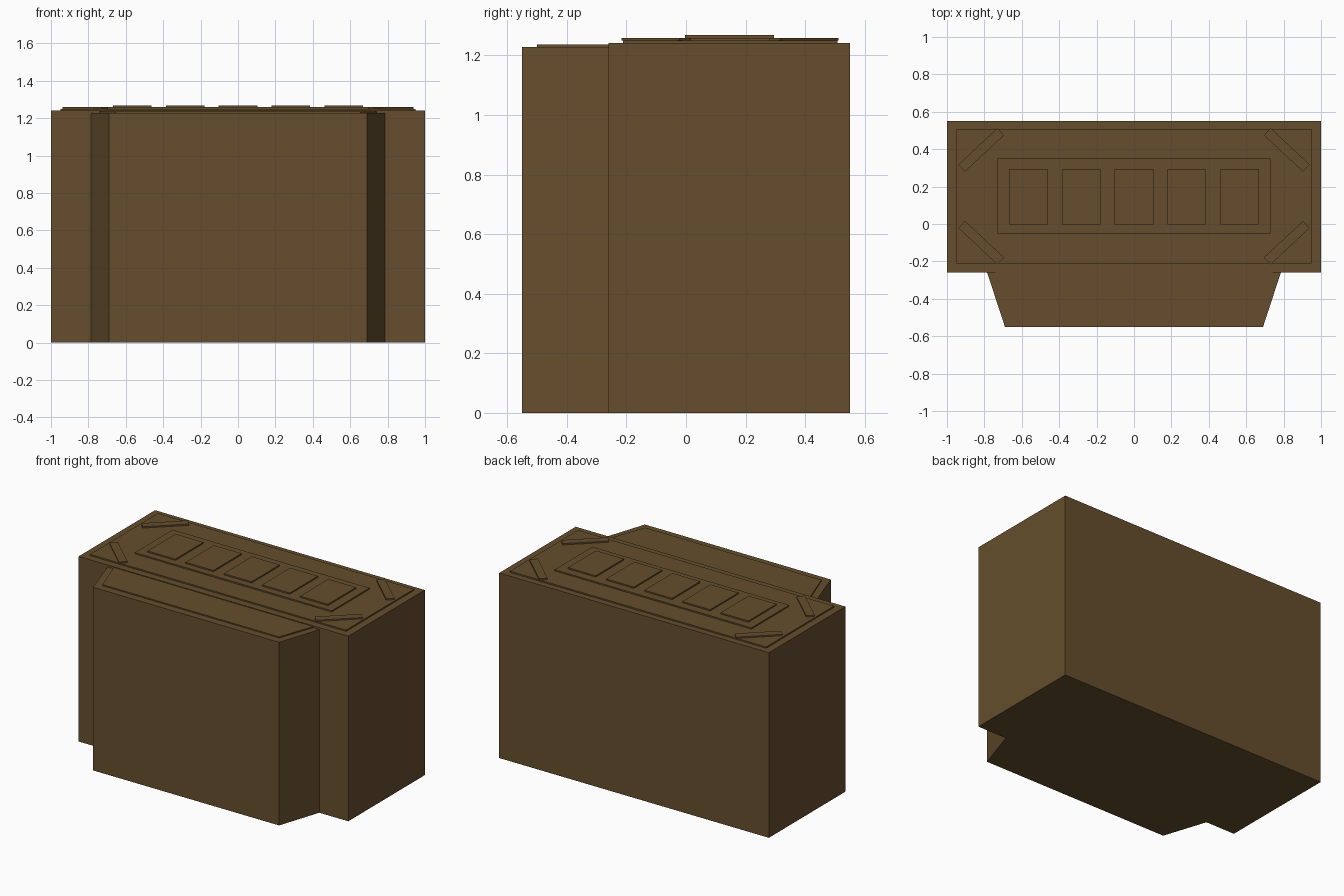
import bpy, bmesh, math

if "Cube" in bpy.data.objects:
    bpy.data.objects.remove(bpy.data.objects["Cube"])

brown = bpy.data.materials.new("dark brown")
brown.diffuse_color = (0.130, 0.076, 0.026, 1)
brown.use_nodes = True
brown.node_tree.nodes["Principled BSDF"].inputs["Base Color"].default_value = brown.diffuse_color


def prism(name, points, z0, z1):
    """Extrude a flat outline (counter-clockwise) from z0 to z1."""
    bm = bmesh.new()
    low = [bm.verts.new((x, y, z0)) for x, y in points]
    high = [bm.verts.new((x, y, z1)) for x, y in points]
    bm.faces.new(low[::-1])
    bm.faces.new(high)
    n = len(points)
    for i in range(n):
        j = (i + 1) % n
        bm.faces.new((low[i], low[j], high[j], high[i]))
    mesh = bpy.data.meshes.new(name)
    bm.to_mesh(mesh)
    bm.free()
    mesh.materials.append(brown)
    ob = bpy.data.objects.new(name, mesh)
    bpy.context.collection.objects.link(ob)
    return ob


def rect(x0, x1, y0, y1):
    return [(x0, y0), (x1, y0), (x1, y1), (x0, y1)]


def trapezoid(front, back, y0, y1):
    return [(-front, y0), (front, y0), (back, y1), (-back, y1)]


# Main body and slightly lower tapered front block
prism("main_body", rect(-1, 1, -0.26, 0.55), 0, 1.241)
prism("front_block", trapezoid(0.69, 0.785, -0.55, -0.26), 0, 1.228)

# Raised plates on the two tops
prism("top_plate", rect(-0.95, 0.95, -0.212, 0.508), 1.241, 1.25)
prism("front_top_plate", trapezoid(0.655, 0.74, -0.5, -0.26), 1.228, 1.236)
prism("centre_panel", rect(-0.73, 0.73, -0.05, 0.35), 1.25, 1.259)

# Row of five square pads
for i in range(5):
    x = (i - 2) * 0.283
    prism(f"square_pad_{i + 1}", rect(x - 0.103, x + 0.103, -0.003, 0.295), 1.259, 1.268)

# Diagonal bars across the four corners of the top plate
for sx in (-1, 1):
    for sy in (-1, 1):
        bar = prism("corner_bar", rect(-0.143, 0.143, -0.026, 0.026), 1.25, 1.259)
        bar.location = (sx * 0.817, 0.148 + sy * 0.248, 0)
        bar.rotation_euler.z = -sx * sy * math.radians(43)
